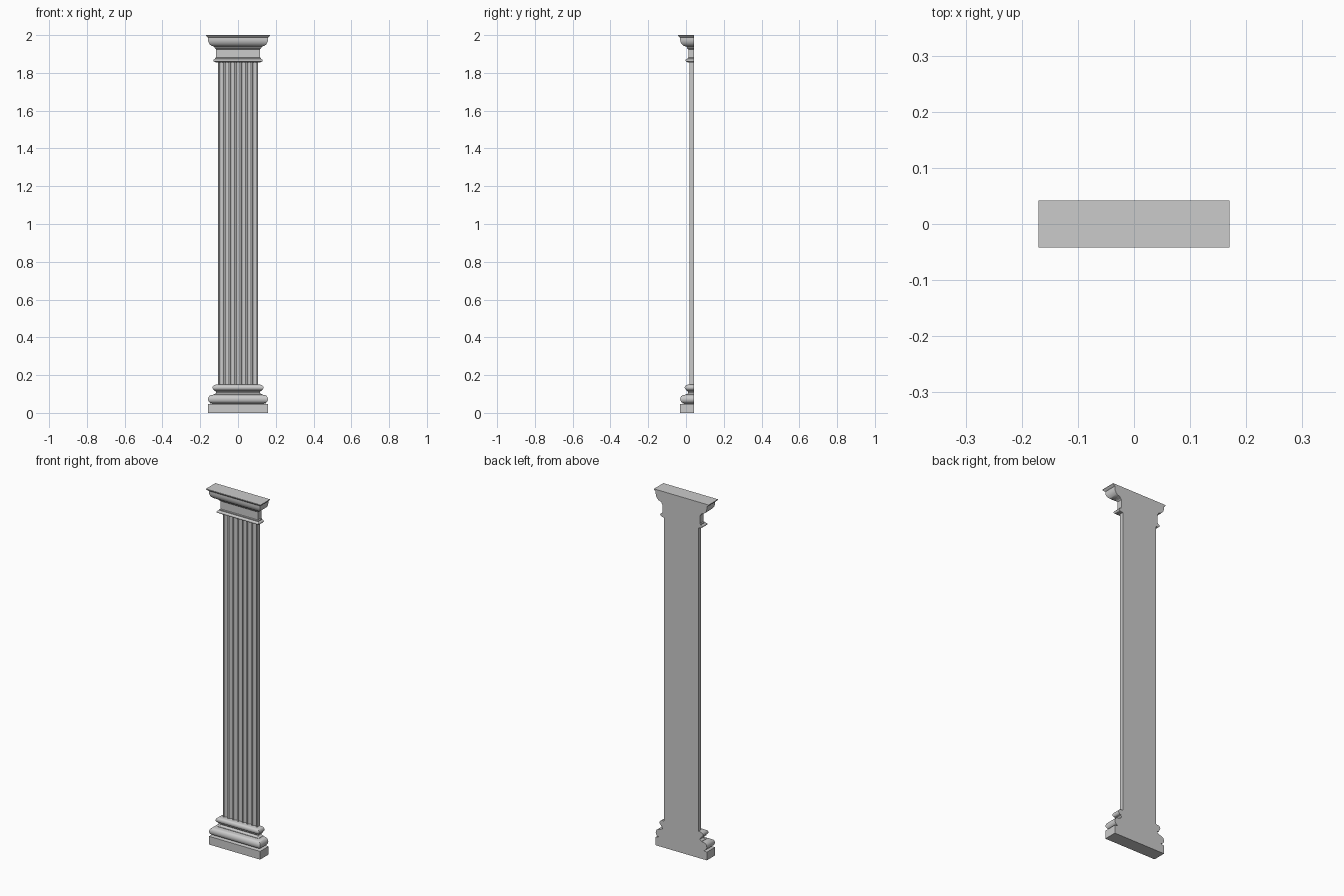
import bpy, bmesh
from math import sin, cos, pi, radians

if "Cube" in bpy.data.objects:
    bpy.data.objects.remove(bpy.data.objects["Cube"])

BACK = 0.042          # flat rear plane
FRONT = 0.128         # front y = FRONT - half width


def arc(cw, cz, rw, rz, a0, a1, n=8):
    """Points of an elliptical arc in the (half width, z) profile plane."""
    return [(cw + rw * cos(radians(a0 + (a1 - a0) * i / n)),
             cz + rz * sin(radians(a0 + (a1 - a0) * i / n))) for i in range(n + 1)]


def loft(name, rings):
    """Skin a stack of equal closed rings and cap both ends."""
    bm = bmesh.new()
    rows = [[bm.verts.new(p) for p in r] for r in rings]
    n = len(rows[0])
    for a, b in zip(rows, rows[1:]):
        for i in range(n):
            j = (i + 1) % n
            bm.faces.new((a[i], a[j], b[j], b[i]))
    bm.faces.new(rows[0][::-1])
    bm.faces.new(rows[-1])
    bmesh.ops.recalc_face_normals(bm, faces=bm.faces[:])
    me = bpy.data.meshes.new(name)
    bm.to_mesh(me)
    bm.free()
    ob = bpy.data.objects.new(name, me)
    bpy.context.collection.objects.link(ob)
    bpy.context.view_layer.objects.active = ob
    ob.select_set(True)
    bpy.ops.object.shade_smooth_by_angle(angle=radians(35))
    ob.select_set(False)


def moulding(name, profile):
    """Mitred moulding round the front and two sides."""
    loft(name, [[(-w, BACK, z), (-w, FRONT - w, z), (w, FRONT - w, z), (w, BACK, z)]
                for w, z in profile])


# Base: plinth, large torus, scotia, small torus
moulding("base", [(0.159, 0), (0.159, 0.046), (0.14, 0.05)]
         + arc(0.138, 0.073, 0.021, 0.022, -90, 90)
         + [(0.128, 0.097)]
         + arc(0.128, 0.108, 0.012, 0.009, 270, 90, 6)
         + arc(0.119, 0.134, 0.016, 0.015, -90, 90)
         + [(0.109, 0.150)])

# Shaft: cross-section with seven flutes on the front
W, N, FLUTE, DEPTH = 0.107, 7, 0.022, 0.010
fillet = (2 * W - N * FLUTE) / (N + 1)
yf = FRONT - 0.110
section = [(-W, BACK), (-W, yf)]
for k in range(N):
    c = -W + fillet + FLUTE / 2 + k * (FLUTE + fillet)
    section += [(c - FLUTE / 2 * cos(pi * i / 8), yf + DEPTH * sin(pi * i / 8))
                for i in range(9)]
section += [(W, yf), (W, BACK)]
loft("fluted_shaft", [[(x, y, z) for x, y in section] for z in (0.149, 1.857)])

# Capital: astragal, neck, curved echinus, top slab
moulding("capital", [(0.109, 1.855), (0.120, 1.856)]
         + arc(0.121, 1.866, 0.010, 0.008, -90, 90)
         + [(0.121, 1.879), (0.116, 1.881), (0.116, 1.925), (0.124, 1.932), (0.124, 1.937)]
         + arc(0.126, 1.978, 0.033, 0.038, -85, 0)
         + [(0.159, 1.987), (0.162, 1.989), (0.167, 1.993), (0.170, 1.997), (0.170, 2.0)])
